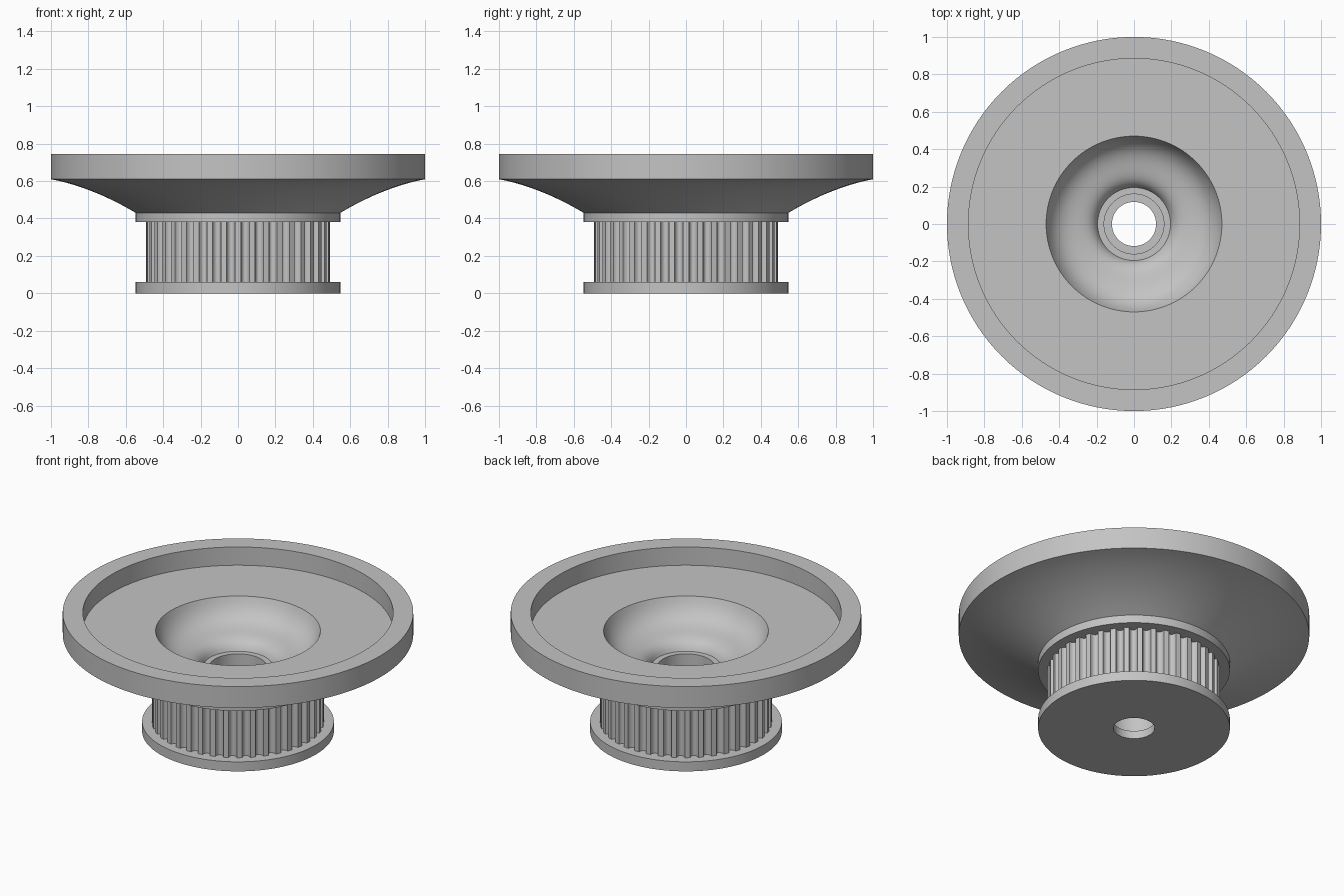
import bpy, bmesh, math

cube = bpy.data.objects.get("Cube")
if cube:
    bpy.data.objects.remove(cube, do_unlink=True)

grey = bpy.data.materials.new("plain grey")
grey.use_nodes = True
colour = (0.55, 0.55, 0.55, 1)
grey.diffuse_color = colour
grey.node_tree.nodes["Principled BSDF"].inputs["Base Color"].default_value = colour


def rings_to_object(name, rings):
    """Join a closed loop of equal-length rings into a solid."""
    bm = bmesh.new()
    loops = [[bm.verts.new(p) for p in ring] for ring in rings]
    n = len(loops[0])
    for a, b in zip(loops, loops[1:] + loops[:1]):
        for i in range(n):
            j = (i + 1) % n
            bm.faces.new((a[i], a[j], b[j], b[i]))
    bmesh.ops.recalc_face_normals(bm, faces=bm.faces)
    mesh = bpy.data.meshes.new(name)
    bm.to_mesh(mesh)
    bm.free()
    mesh.materials.append(grey)
    obj = bpy.data.objects.new(name, mesh)
    bpy.context.collection.objects.link(obj)
    bpy.ops.object.select_all(action="DESELECT")
    obj.select_set(True)
    bpy.context.view_layer.objects.active = obj
    bpy.ops.object.shade_smooth_by_angle(angle=math.radians(30))
    return obj


def circle(r, z, angles):
    return [(r * math.cos(a), r * math.sin(a), z) for a in angles]


def lathe(name, profile, sides=128):
    angles = [math.tau * i / sides for i in range(sides)]
    return rings_to_object(name, [circle(r, z, angles) for r, z in profile])


def bezier(p0, p1, p2, p3, steps=12):
    """Smooth profile section between p0 and p3."""
    pts = []
    for i in range(steps + 1):
        t = i / steps
        s = 1 - t
        pts.append(tuple(s**3 * a + 3 * s * s * t * b + 3 * s * t * t * c + t**3 * d
                         for a, b, c, d in zip(p0, p1, p2, p3)))
    return pts


bore, flange = 0.16, 0.547

# Lower flange with the narrow through hole
lathe("lower_flange", [(0.118, 0), (flange, 0), (flange, 0.06),
                       (bore, 0.06), (bore, 0.05), (0.118, 0.05)])

# Dish with the upper flange, flared underside, raised rim and central bowl
underside = bezier((flange, 0.43), (0.68, 0.51), (0.84, 0.58), (1, 0.61))
bowl = bezier((0.47, 0.63), (0.40, 0.43), (0.24, 0.53), (0.195, 0.41), 20)
lathe("dish", [(bore, 0.38), (flange, 0.38)] + underside
      + [(1, 0.745), (0.885, 0.745), (0.885, 0.63)] + bowl + [(bore, 0.41)])

# Toothed belt ring with rounded grooves
teeth, radius, depth = 40, 0.492, 0.03
pitch = math.tau / teeth
outline = []
for tooth in range(teeth):
    for k in range(11):
        turn = math.pi * k / 10
        angle = pitch * (tooth + 0.5 - 0.3 * math.cos(turn))
        outline.append((angle, radius - depth * math.sin(turn)))


def toothed(z):
    return [(r * math.cos(a), r * math.sin(a), z) for a, r in outline]


angles = [a for a, r in outline]
rings_to_object("toothed_ring", [circle(bore, 0.06, angles), toothed(0.06),
                                 toothed(0.38), circle(bore, 0.38, angles)])
